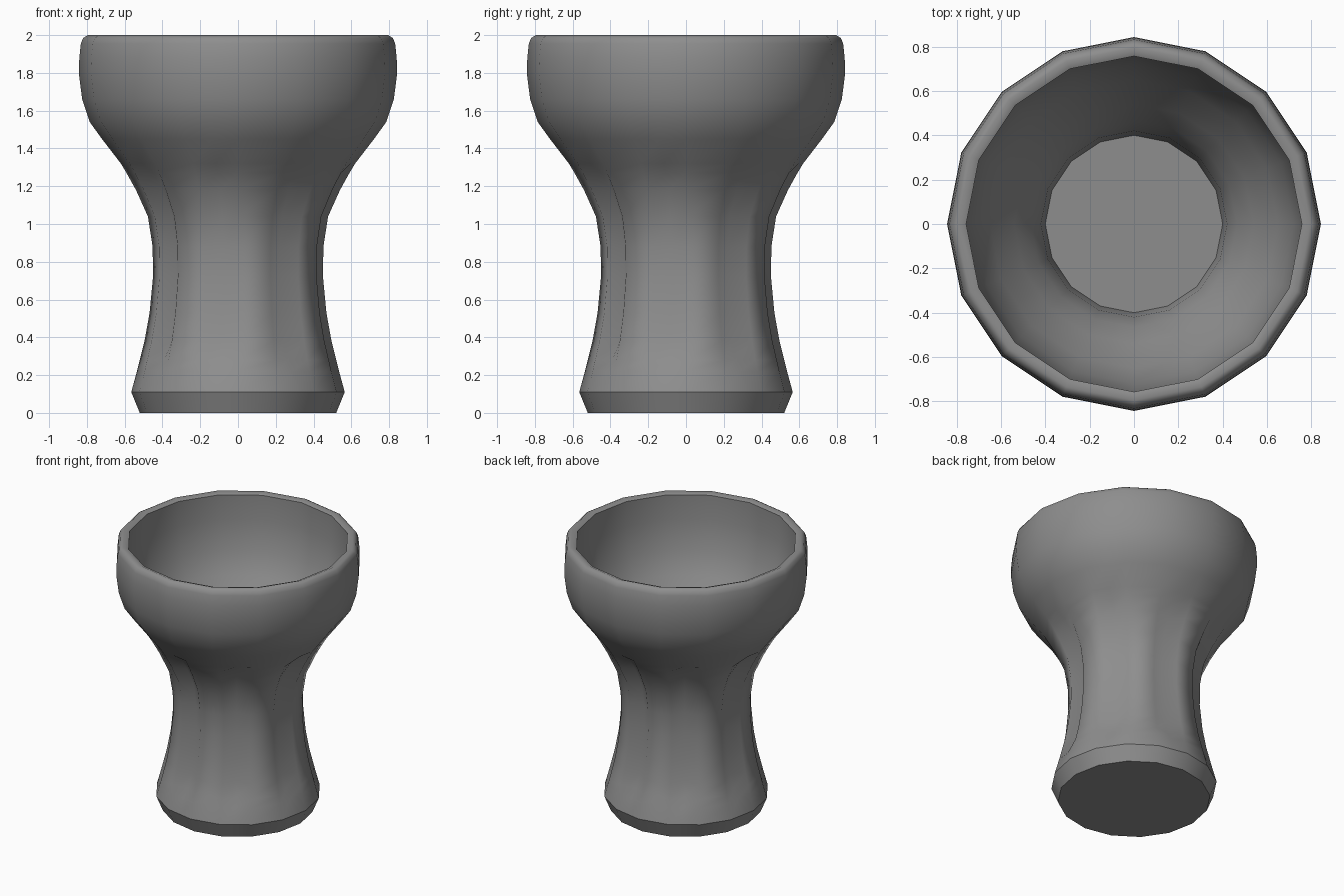
import bpy, bmesh, math

cube = bpy.data.objects.get("Cube")
if cube:
    bpy.data.objects.remove(cube, do_unlink=True)

FLUTES = 8
STEP = math.tau / 16
clay = bpy.data.materials.new("grey_clay")
clay.use_nodes = True
clay.diffuse_color = (0.27, 0.27, 0.27, 1)
clay.node_tree.nodes["Principled BSDF"].inputs["Base Color"].default_value = (0.27, 0.27, 0.27, 1)

# (radius, height, flute depth) from the foot, up the outside, over the rim, down inside
profile = [
    (0.52, 0, 0), (0.565, 0.11, 0), (0.535, 0.22, 0.01), (0.52, 0.28, 0.04),
    (0.495, 0.38, 0.05), (0.468, 0.53, 0.05), (0.45, 0.72, 0.05), (0.452, 0.88, 0.05),
    (0.477, 1.04, 0.05), (0.54, 1.18, 0.05), (0.59, 1.27, 0.04), (0.62, 1.32, 0),
    (0.72, 1.45, 0), (0.785, 1.54, 0), (0.825, 1.66, 0), (0.843, 1.8, 0),
    (0.84, 1.88, 0), (0.832, 1.955, 0), (0.82, 1.985, 0), (0.795, 2, 0),
    (0.757, 1.985, 0), (0.757, 1.8, 0), (0.72, 1.58, 0), (0.65, 1.43, 0),
    (0.54, 1.28, 0), (0.465, 1.17, 0), (0.42, 1.06, 0), (0.4, 0.9, 0),
]
FOOT, FOOT_EDGE, INNER_LIP, FLOOR = 0, 1, 20, len(profile) - 1


def ring(bm, radius, z, depth):
    """Sixteen-sided ring with a groove point halfway along every second side."""
    verts = []
    for i in range(FLUTES):
        groove = radius * math.cos(STEP / 2) - depth
        for turn, r in ((0, radius), (1, radius), (1.5, groove)):
            a = (2 * i + turn) * STEP
            verts.append(bm.verts.new((r * math.cos(a), r * math.sin(a), z)))
    return verts


# Fluted stem and bowl in one closed shell
bm = bmesh.new()
rings = [ring(bm, *p) for p in profile]
count = len(rings[0])
for low, high in zip(rings, rings[1:]):
    for i in range(count):
        j = (i + 1) % count
        bm.faces.new((low[i], low[j], high[j], high[i]))
bm.faces.new(rings[FOOT][::-1])
bm.faces.new(rings[FLOOR])
bmesh.ops.recalc_face_normals(bm, faces=bm.faces)

# Smooth body with sharp foot, lip and floor edges
for face in bm.faces:
    face.smooth = True
for k in (FOOT, FOOT_EDGE, INNER_LIP, FLOOR):
    for i in range(count):
        bm.edges.get((rings[k][i], rings[k][(i + 1) % count])).smooth = False

mesh = bpy.data.meshes.new("goblet")
bm.to_mesh(mesh)
bm.free()
mesh.materials.append(clay)
goblet = bpy.data.objects.new("goblet", mesh)
bpy.context.collection.objects.link(goblet)
